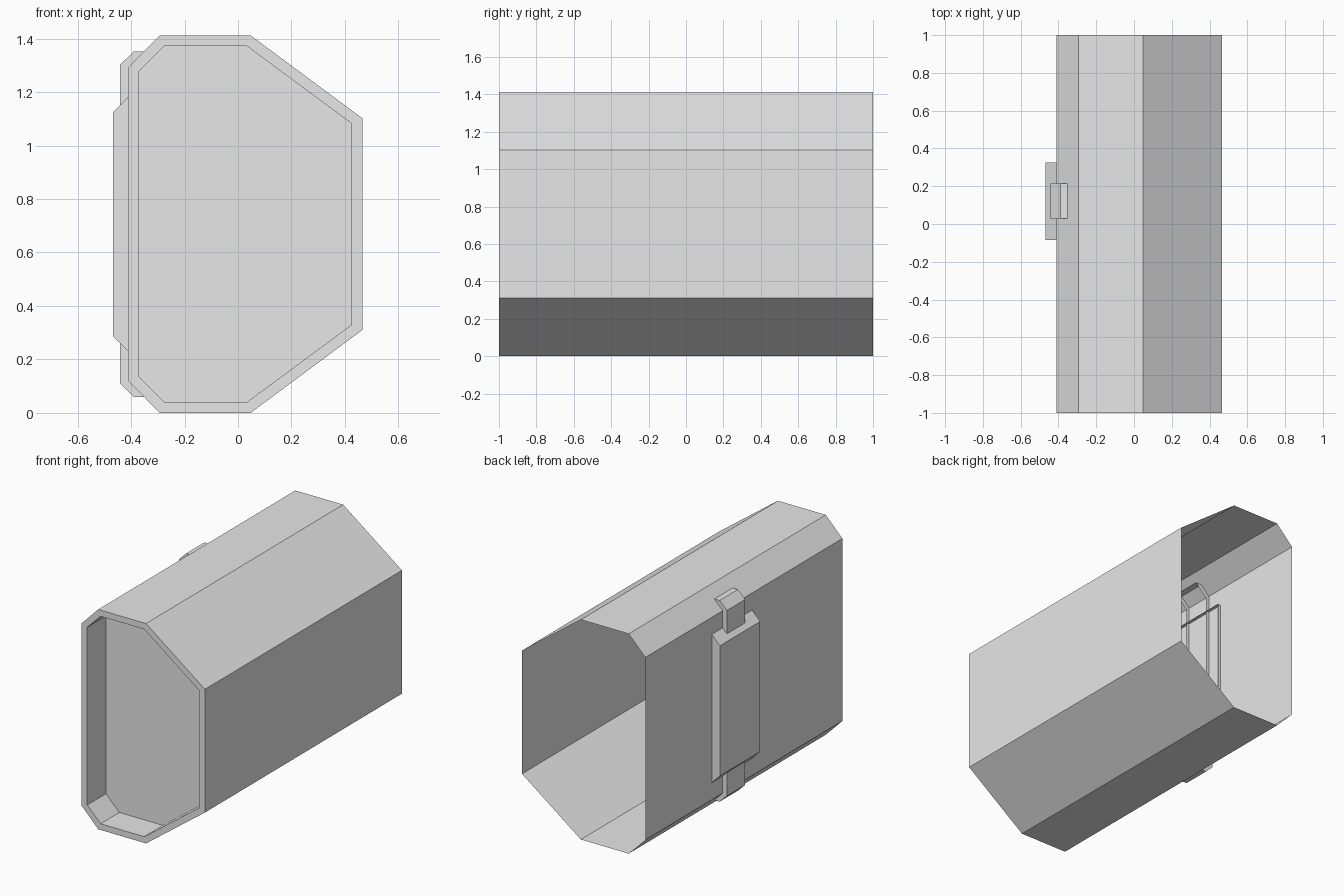
import bpy
import bmesh

MID = 0.706  # height of the horizontal symmetry plane

if "Cube" in bpy.data.objects:
    bpy.data.objects.remove(bpy.data.objects["Cube"])

grey = bpy.data.materials.new("plain_grey")
grey.use_nodes = True
COLOUR = (0.8, 0.8, 0.8, 1)
grey.diffuse_color = COLOUR
grey.node_tree.nodes["Principled BSDF"].inputs["Base Color"].default_value = COLOUR


def mirrored(lower):
    """Complete a lower half-profile (x, z) with its upper mirror image."""
    return lower + [(x, 2 * MID - z) for x, z in reversed(lower)]


def ring(bm, profile, y):
    return [bm.verts.new((x, y, z)) for x, z in profile]


def bridge(bm, a, b, closed=True):
    n = len(a)
    for i in range(n if closed else n - 1):
        j = (i + 1) % n
        bm.faces.new((a[i], a[j], b[j], b[i]))


def finish(bm, name):
    bmesh.ops.recalc_face_normals(bm, faces=bm.faces)
    mesh = bpy.data.meshes.new(name)
    bm.to_mesh(mesh)
    bm.free()
    mesh.materials.append(grey)
    obj = bpy.data.objects.new(name, mesh)
    bpy.context.collection.objects.link(obj)
    return obj


# Housing: thin tube open at the back, with a rim and recessed panel in front
outer = mirrored([(0.465, 0.31), (0.047, 0), (-0.293, 0), (-0.411, 0.12)])
inner = mirrored([(0.425, 0.33), (0.033, 0.04), (-0.276, 0.04), (-0.371, 0.135)])
bm = bmesh.new()
back = ring(bm, outer, 1)
front = ring(bm, outer, -1)
rim = ring(bm, inner, -1)
recess = ring(bm, inner, -0.81)
bridge(bm, back, front)
bridge(bm, front, rim)
bridge(bm, rim, recess)
bm.faces.new(recess)
finish(bm, "housing")


def hollow_fitting(name, lower, inner_edge, y0, y1):
    """Raised fitting with side walls, left open toward the inside."""
    outside = mirrored(lower)
    inside = [(x, 2 * MID - z) for x, z in reversed(mirrored(inner_edge))]
    bm = bmesh.new()
    a, b = ring(bm, outside, y0), ring(bm, outside, y1)
    bridge(bm, a, b, closed=False)
    for side, y in ((a, y0), (b, y1)):
        bm.faces.new(side + list(reversed(ring(bm, inside, y))))
    finish(bm, name)


# Strap hooked over the side, and the wide plate covering its middle
hollow_fitting("side_strap",
               [(-0.31, 0.06), (-0.39, 0.06), (-0.441, 0.11)],
               [(-0.39, 0.14)], 0.03, 0.215)
hollow_fitting("side_plate",
               [(-0.39, 0.23), (-0.411, 0.23), (-0.468, 0.288)],
               [], -0.085, 0.325)
